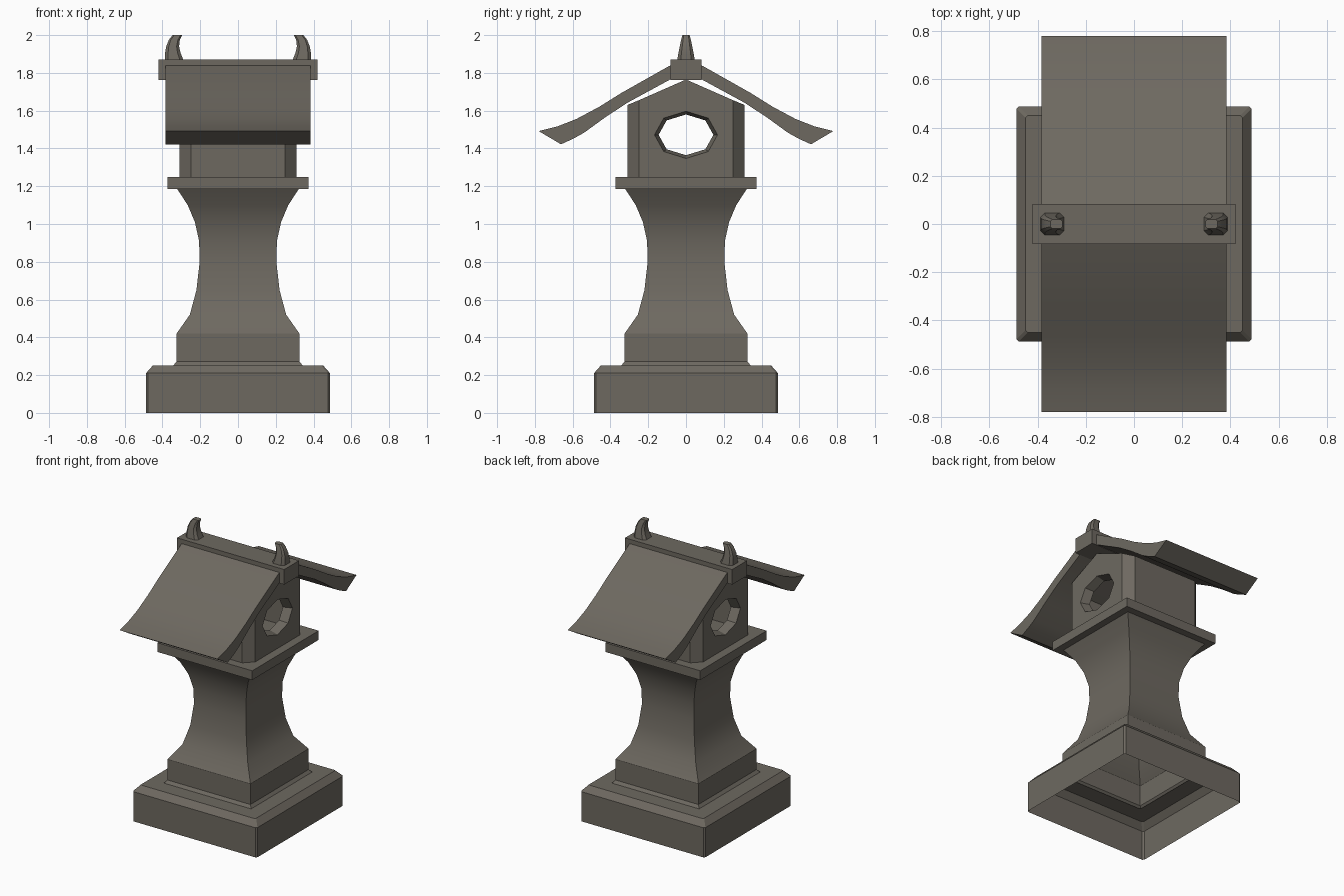
import bpy, bmesh, math

if "Cube" in bpy.data.objects:
    bpy.data.objects.remove(bpy.data.objects["Cube"])

stone = bpy.data.materials.new("weathered stone")
stone.diffuse_color = (0.155, 0.141, 0.118, 1)
stone.use_nodes = True
stone.node_tree.nodes["Principled BSDF"].inputs["Base Color"].default_value = stone.diffuse_color


def finish(name, bm):
    bmesh.ops.remove_doubles(bm, verts=bm.verts, dist=0.0005)
    bmesh.ops.recalc_face_normals(bm, faces=bm.faces)
    me = bpy.data.meshes.new(name)
    bm.to_mesh(me)
    bm.free()
    me.materials.append(stone)
    ob = bpy.data.objects.new(name, me)
    bpy.context.collection.objects.link(ob)
    bpy.ops.object.select_all(action='DESELECT')
    ob.select_set(True)
    bpy.context.view_layer.objects.active = ob
    bpy.ops.object.shade_smooth_by_angle(angle=math.radians(30))
    return ob


def loft(bm, rings, start=False, end=False):
    loops = [[bm.verts.new(p) for p in r] for r in rings]
    n = len(loops[0])
    for a, b in zip(loops, loops[1:]):
        for i in range(n):
            j = (i + 1) % n
            bm.faces.new((a[i], a[j], b[j], b[i]))
    if start:
        bm.faces.new(loops[0])
    if end:
        bm.faces.new(loops[-1])


def poly(bm, pts):
    bm.faces.new([bm.verts.new(p) for p in pts])


def rect(hx, hy, z, c=0.0, cx=0.0):
    """Rectangle ring, with corners cut by c if given."""
    if c == 0:
        return [(cx - hx, -hy, z), (cx + hx, -hy, z), (cx + hx, hy, z), (cx - hx, hy, z)]
    return [(cx - hx + c, -hy, z), (cx + hx - c, -hy, z), (cx + hx, -hy + c, z),
            (cx + hx, hy - c, z), (cx + hx - c, hy, z), (cx - hx + c, hy, z),
            (cx - hx, hy - c, z), (cx - hx, -hy + c, z)]


# plinth: open underneath, chamfered top
bm = bmesh.new()
loft(bm, [rect(r, r, z, 0.01) for r, z in
          ((0.487, 0), (0.487, 0.21), (0.45, 0.252), (0.33, 0.252))])
finish("plinth", bm)

# waisted square column, hollow
bm = bmesh.new()
loft(bm, [rect(r, r, z) for r, z in
          ((0.342, 0.252), (0.325, 0.272), (0.325, 0.42), (0.255, 0.52),
           (0.22, 0.65), (0.203, 0.80), (0.206, 0.91), (0.228, 1.01),
           (0.266, 1.10), (0.325, 1.19))])
finish("column", bm)

# flat slab on the column
bm = bmesh.new()
loft(bm, [rect(0.372, 0.372, 1.185), rect(0.372, 0.372, 1.25)], True, True)
finish("slab", bm)

# lantern house: cut corners, gables with an eight-sided opening
bm = bmesh.new()
W, C, EAVE, TOP = 0.31, 0.25, 1.655, 1.765
outline = [(C, 1.47), (C, EAVE), (0, TOP), (-C, EAVE),
           (-C, 1.47), (-C, 1.25), (0, 1.25), (C, 1.25)]


def opening(x, ry, rz):
    return [(x, ry * math.cos(i * math.pi / 4), 1.472 + rz * math.sin(i * math.pi / 4))
            for i in range(8)]


for s in (-1, 1):
    loft(bm, [[(s * W, y, z) for y, z in outline],
              opening(s * W, 0.167, 0.125), opening(s * (W - 0.06), 0.145, 0.108)])
    # wall under the eave and its sloping top
    poly(bm, [(-C, s * W, 1.25), (C, s * W, 1.25), (C, s * W, 1.63), (-C, s * W, 1.63)])
    poly(bm, [(-C, s * W, 1.63), (C, s * W, 1.63), (W, s * C, EAVE), (-W, s * C, EAVE)])
    poly(bm, [(-W, s * C, EAVE), (W, s * C, EAVE), (W, 0, TOP), (-W, 0, TOP)])
    # cut corners
    for t in (-1, 1):
        poly(bm, [(t * C, s * W, 1.25), (t * W, s * C, 1.25), (t * W, s * C, 1.47),
                  (t * W, s * C, EAVE), (t * C, s * W, 1.63)])
finish("lantern_house", bm)

# two flared roof slopes: (y, z) on top and (y, z) underneath
stations = ((0.03, 1.862, 0.03, 1.79), (0.09, 1.836, 0.08, 1.767),
            (0.34, 1.695, 0.31, 1.642), (0.46, 1.62, 0.43, 1.563),
            (0.58, 1.556, 0.54, 1.483), (0.68, 1.517, 0.60, 1.45),
            (0.78, 1.492, 0.662, 1.422))
for s, name in ((-1, "front_roof"), (1, "back_roof")):
    bm = bmesh.new()
    loft(bm, [[(-0.383, s * a, b), (0.383, s * a, b), (0.383, s * c, d), (-0.383, s * c, d)]
              for a, b, c, d in stations], True, True)
    finish(name, bm)

# ridge beam
bm = bmesh.new()
loft(bm, [rect(0.42, 0.083, 1.763), rect(0.42, 0.083, 1.87)], True, True)
finish("ridge_beam", bm)

# curved horns on the ridge: centre x, half width, half depth, height
horn = ((0.338, 0.05, 0.047, 1.865), (0.345, 0.041, 0.04, 1.905),
        (0.346, 0.034, 0.033, 1.94), (0.337, 0.029, 0.026, 1.975),
        (0.321, 0.025, 0.019, 2.0))
for s, name in ((-1, "left_horn"), (1, "right_horn")):
    bm = bmesh.new()
    loft(bm, [rect(hx, hy, z, hy * 0.4, s * cx) for cx, hx, hy, z in horn], True, True)
    finish(name, bm)
